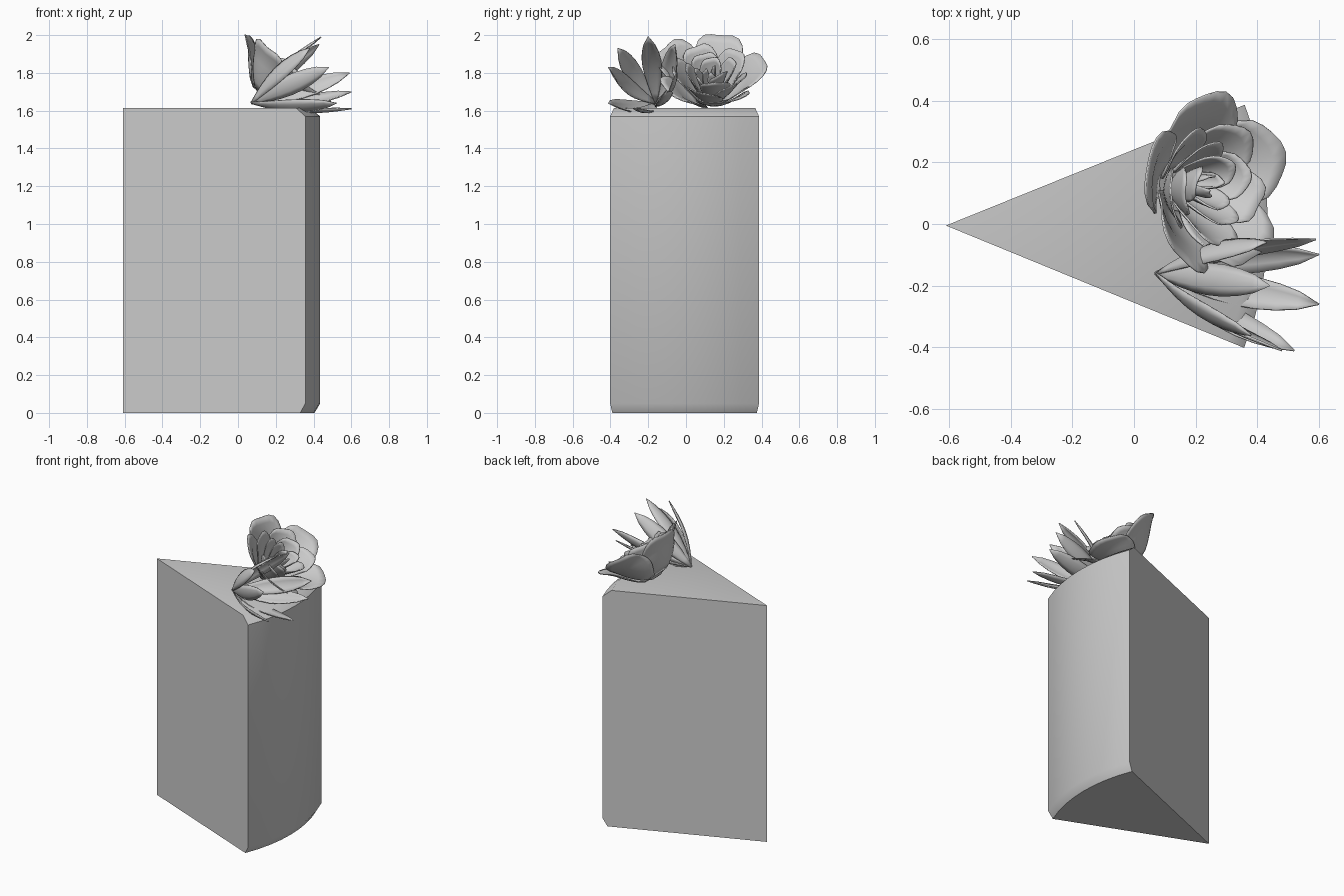
import bpy, bmesh, math
from mathutils import Vector, Matrix

if "Cube" in bpy.data.objects:
    bpy.data.objects.remove(bpy.data.objects["Cube"])

grey = bpy.data.materials.new("plain grey")
grey.use_nodes = True
colour = (0.6, 0.6, 0.6, 1)
grey.diffuse_color = colour
grey.node_tree.nodes["Principled BSDF"].inputs["Base Color"].default_value = colour


def finish(name, bm, thickness=0, angle=40):
    mesh = bpy.data.meshes.new(name)
    bm.to_mesh(mesh)
    bm.free()
    mesh.materials.append(grey)
    ob = bpy.data.objects.new(name, mesh)
    bpy.context.collection.objects.link(ob)
    if thickness:
        mod = ob.modifiers.new("thickness", "SOLIDIFY")
        mod.thickness = thickness
        mod.offset = 0
    bpy.ops.object.select_all(action="DESELECT")
    ob.select_set(True)
    bpy.context.view_layer.objects.active = ob
    bpy.ops.object.shade_smooth_by_angle(angle=math.radians(angle))
    return ob


def sheet(bm, point, nu, nv):
    """Grid of quads through point(s, t), s in -1..1 and t in 0..1."""
    rows = [[bm.verts.new(point(2 * i / nu - 1, j / nv)) for i in range(nu + 1)]
            for j in range(nv + 1)]
    for a, b in zip(rows, rows[1:]):
        for i in range(nu):
            bm.faces.new((a[i], a[i + 1], b[i + 1], b[i]))


# Wedge with a curved outer wall, chamfered at its top and bottom rims
def cake_wedge():
    bm = bmesh.new()
    apex = Vector((-0.61, -0.005, 0))
    steps = 8
    rings = []
    for z, radius in ((0, 1.015), (0.05, 1.045), (1.57, 1.045), (1.615, 0.99)):
        ring = [bm.verts.new(apex + Vector((0, 0, z)))]
        for i in range(steps + 1):
            a = math.radians(-22.3 + 44.3 * i / steps)
            ring.append(bm.verts.new(apex + Vector((radius * math.cos(a), radius * math.sin(a), z))))
        rings.append(ring)
    n = steps + 2
    for low, high in zip(rings, rings[1:]):
        for i in range(n):
            k = (i + 1) % n
            bm.faces.new((low[i], low[k], high[k], high[i]))
    bm.faces.new(rings[0][::-1])
    bm.faces.new(rings[-1])
    finish("cake_wedge", bm)


# Rose: rings of cupped petals around a tilted axis
ROSE = Matrix.Translation((0.14, 0.13, 1.675)) @ Matrix.Rotation(math.radians(41), 4, "Y")


def petal_ring(name, count, spread, base, rim, height, turn, curl):
    bm = bmesh.new()
    for k in range(count):
        mid = turn + math.tau * k / count
        tall = height * (1 + 0.07 * math.sin(2.3 * k + turn))

        def point(s, t):
            edge = 1 - 0.3 * abs(s) ** 3 + 0.03 * math.cos(6 * s + k)
            h = t * edge
            a = mid + spread * s * (0.8 + 0.2 * math.sin(math.pi * t))
            r = base + (rim - base) * h ** 0.75 + 0.014 * s + curl * max(0, h - 0.7)
            return ROSE @ Vector((r * math.cos(a), r * math.sin(a), tall * h))
        sheet(bm, point, 10, 7)
    finish(name, bm, 0.006, 50)


# Leaves: pointed, gently folded blades fanning out from one root
ROOT = Vector((0.07, -0.16, 1.64))
FAN_AXIS = Vector((0.9, -0.1, 0.42)).normalized()
TIPS = [(0.44, -0.20, 1.99), (0.38, -0.36, 1.93), (0.43, -0.06, 1.95),
        (0.48, -0.41, 1.83), (0.59, -0.05, 1.80), (0.60, -0.10, 1.70),
        (0.60, -0.26, 1.61), (0.52, -0.41, 1.64)]


def leaf(number, tip):
    bm = bmesh.new()
    along = Vector(tip) - ROOT
    side = along.cross(FAN_AXIS).normalized()
    inward = side.cross(along).normalized()
    if inward.dot(FAN_AXIS) < 0:
        inward.negate()

    def point(s, t):
        width = 0.006 + 0.046 * math.sin(math.pi * t ** 1.2) ** 0.85 if t < 1 else 0.001
        bow = -0.035 * math.sin(math.pi * t) + 0.3 * width * s * s
        return ROOT + along * t + side * width * s + inward * bow
    sheet(bm, point, 4, 8)
    finish(f"leaf_{number}", bm, 0.006, 50)


cake_wedge()
petal_ring("outer_petals", 5, 0.82, 0.07, 0.265, 0.20, 0.35, 0.10)
petal_ring("middle_petals", 5, 0.80, 0.05, 0.19, 0.205, 0.95, 0.04)
petal_ring("inner_petals", 4, 0.95, 0.03, 0.135, 0.205, 0.2, 0)
petal_ring("heart_petals", 3, 1.2, 0.02, 0.085, 0.20, 0.8, 0)
petal_ring("bud_petals", 3, 1.0, 0.01, 0.04, 0.19, 0.1, -0.03)

# Closed cup under the rose
cup = bmesh.new()
bmesh.ops.create_cone(cup, cap_ends=True, segments=16, radius1=0.03, radius2=0.09,
                      depth=0.03, matrix=ROSE @ Matrix.Translation((0, 0, 0)))
finish("rose_base", cup)

for i, tip in enumerate(TIPS):
    leaf(i + 1, tip)
